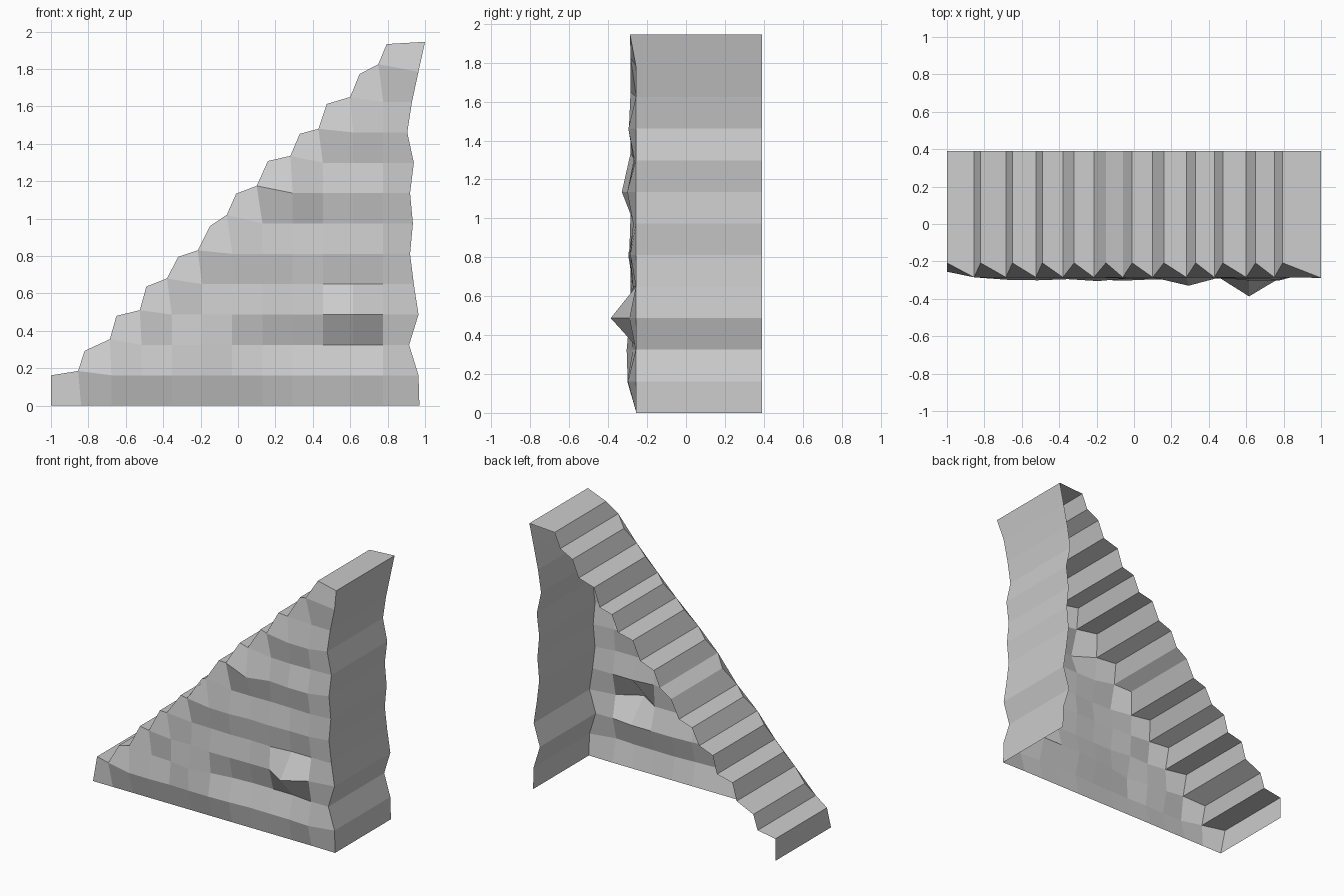
import bpy, bmesh, random

if "Cube" in bpy.data.objects:
    bpy.data.objects.remove(bpy.data.objects["Cube"])

random.seed(4)
N = 12            # steps, and cells along the wall
DX, DZ = 0.1615, 0.1623
BACK = 0.39

# Worn step outline: tread noses and inner corners as (x, z)
noses = [(-1, .162), (-.82, .293), (-.65, .48), (-.49, .637), (-.32, .795), (-.15, .96),
         (-.01, 1.133), (.16, 1.308), (.33, 1.453), (.475, 1.613), (.65, 1.773), (.795, 1.933)]
inners = [(-.855, .185), (-.685, .355), (-.525, .51), (-.38, .68), (-.215, .83), (-.06, 1.02),
          (.10, 1.175), (.28, 1.335), (.43, 1.48), (.60, 1.65), (.75, 1.825)]
# Uneven right edge, x for each row from the ground up
right_x = [.97, .965, .915, .965, .94, .92, .935, .92, .94, .905, .93, .965, 1.0]
# Stones that stick out of or into the wall: (column, row) -> y
bumps = {(10, 3): -.387, (8, 7): -.33, (5, 2): -.305, (4, 2): -.275,
         (7, 2): -.25, (8, 2): -.24, (9, 2): -.24, (10, 2): -.24, (5, 3): -.27, (4, 3): -.275}


def wall_point(c, r):
    """Point of the front wall at a column and row."""
    if c == N:
        return (right_x[r], -.288 if r == N else -.258, 1.945 if r == N else r * DZ)
    if r == 0:
        return (-1 + c * DX, -.255, 0)
    if c == r - 1:
        return (noses[c][0], -.208, noses[c][1])
    if c == r:
        return (inners[c - 1][0], -.285, inners[c - 1][1])
    y = (-.293 if r % 2 else -.265) + random.uniform(-.01, .01)
    return (-1 + c * DX, bumps.get((c, r), y), r * DZ)


def make_object(name, bm):
    bmesh.ops.recalc_face_normals(bm, faces=bm.faces)
    me = bpy.data.meshes.new(name)
    bm.to_mesh(me)
    bm.free()
    ob = bpy.data.objects.new(name, me)
    bpy.context.collection.objects.link(ob)


bm = bmesh.new()
grid = {(c, r): bm.verts.new(wall_point(c, r))
        for r in range(N + 1) for c in range(max(r - 1, 0), N + 1)}

# Front wall: a triangle of stone cells
for r in range(N):
    for c in range(r, N):
        bm.faces.new([grid[c, r], grid[c + 1, r], grid[c + 1, r + 1], grid[c, r + 1]])

# Steps and right wall: the outline swept straight to the back, back and base left open
path = [(0, 0)]
for k in range(N):
    path += [(k, k + 1), (k + 1, k + 1)]
path += [(N, r) for r in range(N - 1, -1, -1)]
front = [grid[p] for p in path]
rear = [bm.verts.new((v.co.x, BACK, v.co.z)) for v in front]
for i in range(len(path) - 1):
    bm.faces.new([front[i], front[i + 1], rear[i + 1], rear[i]])

make_object("stone_staircase", bm)
